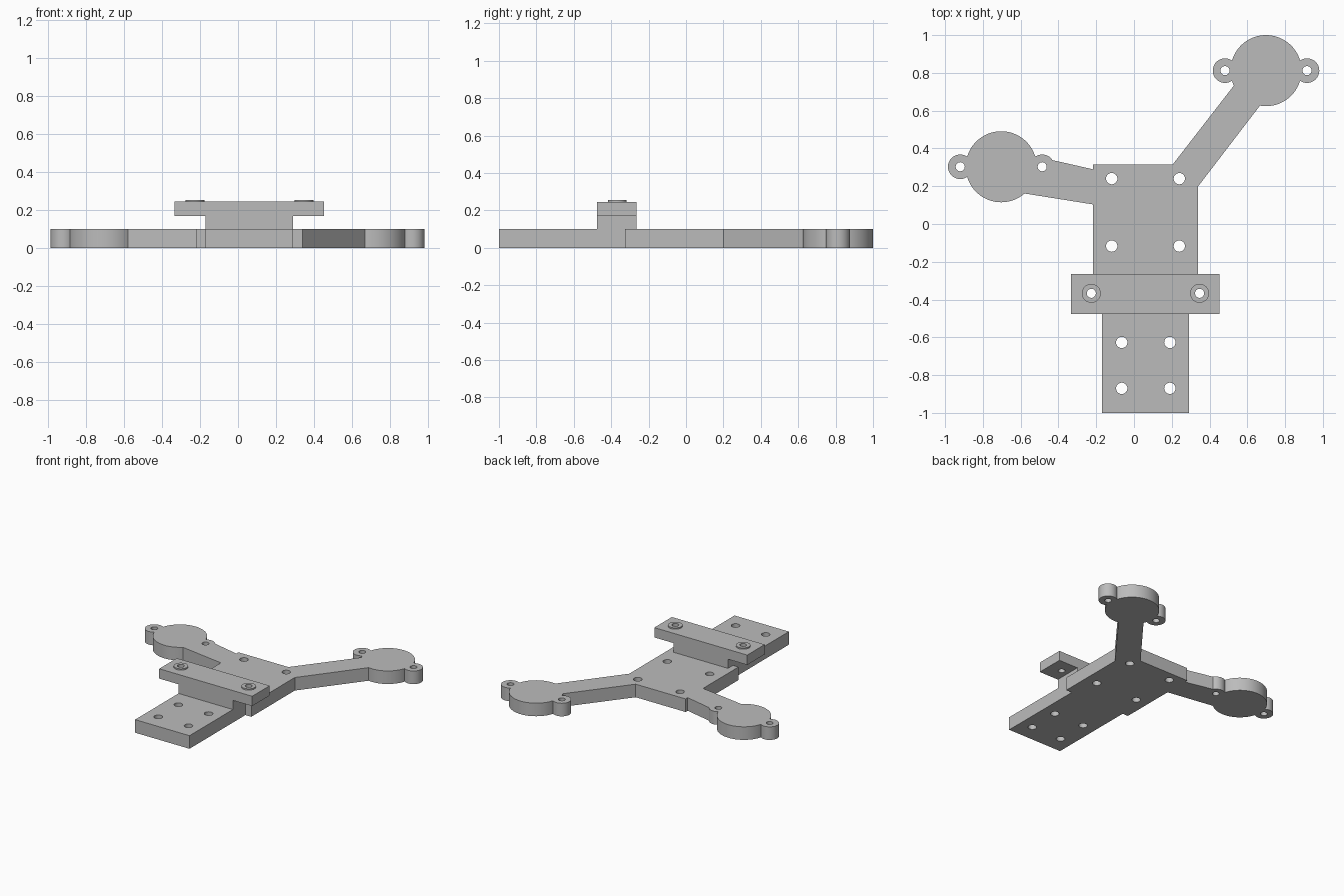
import bpy
import math

old = bpy.data.objects.get("Cube")
if old:
    bpy.data.objects.remove(old, do_unlink=True)

BASE = 0.1
BAR_TOP = 0.245

# Single plain grey
grey = bpy.data.materials.new("plain_grey")
grey.use_nodes = True
colour = (0.5, 0.5, 0.5, 1)
grey.diffuse_color = colour
grey.node_tree.nodes["Principled BSDF"].inputs["Base Color"].default_value = colour


def prism(name, outline, direction, offset=(0, 0, 0)):
    """Extrude a closed outline of 3D points along a direction."""
    n = len(outline)
    verts = [tuple(p[i] + offset[i] for i in range(3)) for p in outline]
    verts += [tuple(v[i] + direction[i] for i in range(3)) for v in verts]
    faces = [tuple(reversed(range(n))), tuple(range(n, 2 * n))]
    faces += [(i, (i + 1) % n, n + (i + 1) % n, n + i) for i in range(n)]
    mesh = bpy.data.meshes.new(name)
    mesh.from_pydata(verts, [], faces)
    mesh.materials.append(grey)
    obj = bpy.data.objects.new(name, mesh)
    bpy.context.collection.objects.link(obj)
    return obj


def plate(name, points):
    return prism(name, [(x, y, 0) for x, y in points], (0, 0, BASE))


def rect(x0, x1, y0, y1):
    return [(x0, y0), (x1, y0), (x1, y1), (x0, y1)]


def cylinder(name, x, y, radius, z0, z1, sides=48):
    angles = [2 * math.pi * i / sides for i in range(sides)]
    ring = [(x + radius * math.cos(a), y + radius * math.sin(a), z0) for a in angles]
    return prism(name, ring, (0, 0, z1 - z0))


def combine(target, others, operation):
    """Apply exact booleans to the target, then remove the tools."""
    bpy.context.view_layer.objects.active = target
    for tool in others:
        mod = target.modifiers.new("boolean", "BOOLEAN")
        mod.operation, mod.solver, mod.object = operation, "EXACT", tool
        bpy.ops.object.modifier_apply(modifier=mod.name)
        bpy.data.objects.remove(tool, do_unlink=True)


def drill(target, centres, radius):
    cutters = [cylinder("drill", x, y, radius, -0.1, 0.4, 32) for x, y in centres]
    combine(target, cutters, "DIFFERENCE")


# Flat base: wide body, narrow tail and two arms
base = plate("base_plate", rect(-0.217, 0.34, -0.325, 0.315))
pieces = [
    plate("tail", rect(-0.17, 0.29, -1, -0.3)),
    plate("right_arm", [(-0.1, 0.085), (-0.1, 0.263), (-0.55, 0.365), (-0.62, 0.168)]),
    plate("left_arm", [(0.205, 0.315), (0.205, 0.2), (0.34, 0.2), (0.69, 0.657), (0.56, 0.773)]),
]

# Round motor pads with an ear on each side
ears = []
for px, py in [(-0.703, 0.303), (0.699, 0.812)]:
    pieces.append(cylinder("pad", px, py, 0.188, 0, BASE, 96))
    for side in (-1, 1):
        centre = (px + side * 0.217, py)
        ears.append(centre)
        pieces.append(cylinder("ear", *centre, 0.065, 0, BASE))
combine(base, pieces, "UNION")

# Through holes in the base
drill(base, ears, 0.024)
drill(base, [(x, y) for x in (-0.118, 0.24) for y in (0.24, -0.117)], 0.03)
drill(base, [(x, y) for x in (-0.065, 0.19) for y in (-0.627, -0.87)], 0.03)

# Raised crossbar with a T-shaped profile
half = [(0.23, BASE), (0.23, 0.17), (0.393, 0.17), (0.393, BAR_TOP)]
profile = half + [(-x, z) for x, z in reversed(half)]
bar = prism("crossbar", [(x, 0, z) for x, z in profile], (0, 0.212, 0), (0.06, -0.476, 0))

# Low bosses and screw holes on the crossbar ends
screws = [(-0.226, -0.367), (0.347, -0.367)]
combine(bar, [cylinder("boss", x, y, 0.05, 0.2, 0.255) for x, y in screws], "UNION")
drill(bar, screws, 0.024)

# Smooth round walls, crisp edges
for obj in (base, bar):
    bpy.ops.object.select_all(action="DESELECT")
    obj.select_set(True)
    bpy.context.view_layer.objects.active = obj
    bpy.ops.object.shade_smooth_by_angle(angle=math.radians(25))
